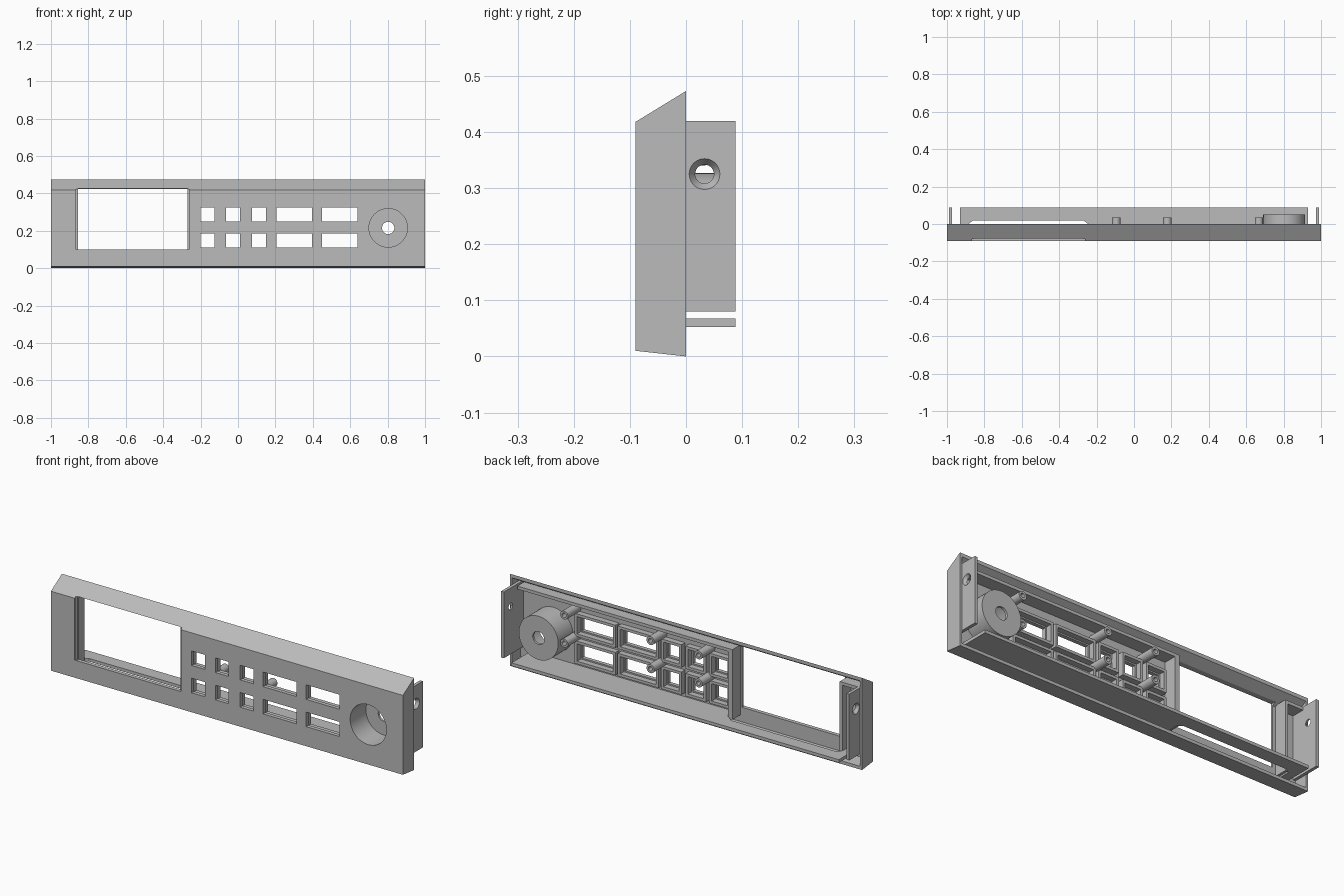
import bpy, bmesh, math
from mathutils import Vector, Matrix

if "Cube" in bpy.data.objects:
    bpy.data.objects.remove(bpy.data.objects["Cube"])

grey = bpy.data.materials.new("plain_grey")
grey.use_nodes = True
colour = (0.5, 0.5, 0.5, 1)
grey.diffuse_color = colour
grey.node_tree.nodes["Principled BSDF"].inputs["Base Color"].default_value = colour


def finish(name, bm):
    bmesh.ops.recalc_face_normals(bm, faces=bm.faces)
    me = bpy.data.meshes.new(name)
    bm.to_mesh(me)
    bm.free()
    me.materials.append(grey)
    ob = bpy.data.objects.new(name, me)
    bpy.context.collection.objects.link(ob)
    return ob


def boxes(name, spans):
    """Each span is (x0, x1, y0, y1, z0, z1)."""
    bm = bmesh.new()
    for x0, x1, y0, y1, z0, z1 in spans:
        mid = Vector((x0 + x1, y0 + y1, z0 + z1)) / 2
        size = Matrix.Diagonal((x1 - x0, y1 - y0, z1 - z0, 1))
        bmesh.ops.create_cube(bm, size=1, matrix=Matrix.Translation(mid) @ size)
    return finish(name, bm)


def prism(name, points, push):
    bm = bmesh.new()
    face = bm.faces.new([bm.verts.new(p) for p in points])
    out = bmesh.ops.extrude_face_region(bm, geom=[face])
    moved = [v for v in out["geom"] if isinstance(v, bmesh.types.BMVert)]
    bmesh.ops.translate(bm, vec=push, verts=moved)
    return finish(name, bm)


def rods(name, ends, r0, r1=None, sides=48):
    """Cylinders or cones between pairs of points."""
    bm = bmesh.new()
    for a, b in ends:
        a, b = Vector(a), Vector(b)
        turn = (b - a).to_track_quat('Z', 'Y').to_matrix().to_4x4()
        bmesh.ops.create_cone(bm, cap_ends=True, segments=sides, radius1=r0,
                              radius2=r0 if r1 is None else r1, depth=(b - a).length,
                              matrix=Matrix.Translation((a + b) / 2) @ turn)
    return finish(name, bm)


def select(ob):
    bpy.ops.object.select_all(action='DESELECT')
    ob.select_set(True)
    bpy.context.view_layer.objects.active = ob


def cut(ob, *cutters):
    for c in cutters:
        mod = ob.modifiers.new("cut", 'BOOLEAN')
        mod.operation, mod.solver, mod.object = 'DIFFERENCE', 'EXACT', c
        select(ob)
        bpy.ops.object.modifier_apply(modifier=mod.name)
        bpy.data.objects.remove(c)


def smooth(ob):
    select(ob)
    bpy.ops.object.shade_smooth_by_angle(angle=math.radians(30))


FRONT, INNER = -0.09, -0.07
columns = [(-0.2, -0.125), (-0.065, 0.01), (0.075, 0.15), (0.205, 0.395), (0.45, 0.64)]
rows = [(0.11, 0.185), (0.25, 0.325)]


def button_spans(margin, y0, y1):
    return [(a - margin, b + margin, y0, y1, c - margin, d + margin)
            for a, b in columns for c, d in rows]


# Hollow front shell with a sloped top edge
shell = prism("front_shell", [(-1, FRONT, 0.01), (-1, FRONT, 0.418),
                              (-1, 0, 0.473), (-1, 0, 0)], (2, 0, 0))
cavity = prism("cavity", [(-0.988, INNER, 0.025), (-0.988, INNER, 0.412),
                          (-0.988, 0.01, 0.461), (-0.988, 0.01, 0.015)], (1.976, 0, 0))
window = boxes("window_cut", [(-0.855, -0.27, -0.2, -0.05, 0.10, 0.425)])
window_step = boxes("window_step", [(-0.865, -0.262, -0.2, -0.08, 0.10, 0.43)])
buttons = boxes("button_cut", button_spans(0, -0.2, -0.05))
dial = (0.803, 0.215)
dial_hole = rods("dial_cut", [((dial[0], -0.2, dial[1]), (dial[0], -0.05, dial[1]))], 0.103)
cut(shell, cavity, window, window_step, buttons, dial_hole)
smooth(shell)

# Raised collars behind the button holes
collars = boxes("button_collars", button_spans(0.021, INNER - 0.002, -0.04))
cut(collars, boxes("collar_cut", button_spans(0.007, -0.2, 0.2)))

# Dial cup with a shaft hole
x, z = dial
cup = rods("dial_cup", [((x, INNER - 0.005, z), (x, 0.05, z))], 0.112)
cut(cup, rods("cup_cut", [((x, -0.2, z), (x, 0.038, z))], 0.103),
    rods("shaft_cut", [((x, 0, z), (x, 0.1, z))], 0.033))
smooth(cup)

# Screw posts with blind holes
spots = [(px, pz) for px in (-0.095, 0.178, 0.668) for pz in (0.218, 0.362)]
posts = rods("screw_posts", [((px, INNER - 0.002, pz), (px, 0.035, pz)) for px, pz in spots],
             0.022, sides=24)
cut(posts, rods("post_cut", [((px, -0.02, pz), (px, 0.1, pz)) for px, pz in spots],
                0.011, sides=24))
smooth(posts)

# End tabs with countersunk holes
for side, label in ((1, "left"), (-1, "right")):
    tab = boxes(label + "_tab", [(min(side * 0.973, side * 0.989), max(side * 0.973, side * 0.989),
                                  INNER - 0.002, 0.088, 0.08, 0.42)])
    cut(tab, rods("sink", [((side * 0.990, 0.033, 0.325), (side * 0.972, 0.033, 0.325))],
                  0.028, 0.016))
    smooth(tab)

# Lower shelf, set back behind the window
prism("lower_shelf", [(0.93, INNER, 0.052), (0.93, 0.088, 0.052), (-0.93, 0.088, 0.052),
                      (-0.93, INNER, 0.052), (-0.885, INNER, 0.052), (-0.885, 0, 0.052),
                      (-0.86, 0.02, 0.052), (-0.27, 0.02, 0.052), (-0.245, 0, 0.052),
                      (-0.245, INNER, 0.052)], (0, 0, 0.016))

# Upper rail, broken by the window
boxes("upper_rail", [(-0.26, 0.96, INNER, -0.002, 0.404, 0.42),
                     (-0.975, -0.885, INNER, -0.002, 0.404, 0.42)])

# Upright ribs beside the window
boxes("window_ribs", [(-0.262, -0.238, INNER - 0.002, -0.002, 0.06, 0.42),
                      (-0.888, -0.872, INNER - 0.002, -0.002, 0.06, 0.42)])
